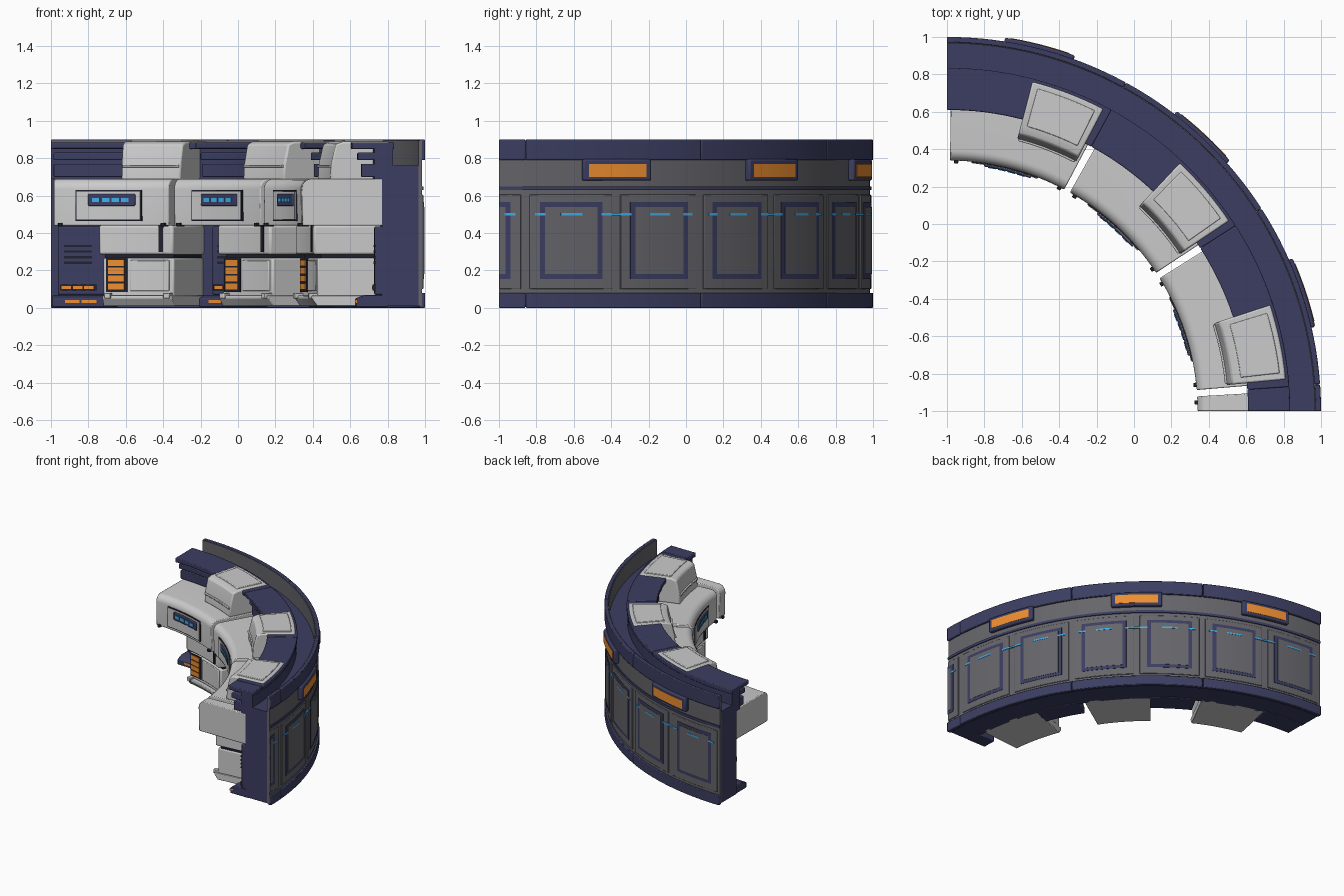
import bpy, bmesh, math

# The counter is a quarter ring about the corner (-1, -1), made of repeated modules
CX, CY = -1.0, -1.0
STEP = math.degrees(0.5)


def material(name, col):
    m = bpy.data.materials.new(name)
    m.diffuse_color = (*col, 1)
    return m


NAVY = material("navy", (0.045, 0.048, 0.12))
SLATE = material("slate", (0.13, 0.13, 0.145))
DARK = material("dark", (0.015, 0.016, 0.03))
ORANGE = material("orange", (0.85, 0.27, 0.03))
BLUE = material("blue", (0.05, 0.42, 0.85))
WHITE = None


def rect(r0, r1, z0, z1):
    return [(r0, z0), (r1, z0), (r1, z1), (r0, z1)]


def sweep(name, prof, a0, a1, mat=None, bevel=0.0):
    """Sweep an (r, z) profile around the corner from angle a0 to a1, clipped to the quarter."""
    a0, a1 = max(a0, 0), min(a1, 90)
    if a1 - a0 < 0.15:
        return
    n = max(1, math.ceil((a1 - a0) / 1.8))
    bm = bmesh.new()
    rings = []
    for i in range(n + 1):
        t = math.radians(a0 + (a1 - a0) * i / n)
        rings.append([bm.verts.new((CX + r * math.cos(t), CY + r * math.sin(t), z)) for r, z in prof])
    k = len(prof)
    for A, B in zip(rings, rings[1:]):
        for j in range(k):
            bm.faces.new((A[j], A[(j + 1) % k], B[(j + 1) % k], B[j]))
    bm.faces.new(rings[0])
    bm.faces.new(rings[-1])
    bmesh.ops.recalc_face_normals(bm, faces=bm.faces)
    me = bpy.data.meshes.new(name)
    bm.to_mesh(me)
    bm.free()
    me.shade_smooth()
    me.set_sharp_from_angle(angle=math.radians(30))
    ob = bpy.data.objects.new(name, me)
    bpy.context.collection.objects.link(ob)
    if mat:
        me.materials.append(mat)
    if bevel:
        b = ob.modifiers.new("bevel", 'BEVEL')
        b.width, b.segments, b.limit_method = bevel, 2, 'ANGLE'
        b.angle_limit = math.radians(35)


# Continuous core: outer wall skin, navy body with raised back for the shelf
sweep("outer_wall", rect(1.965, 1.985, 0.01, 0.895), 0, 90, SLATE)
sweep("body", [(1.77, 0.01), (1.966, 0.01), (1.966, 0.76), (1.83, 0.76),
               (1.83, 0.87), (1.73, 0.87), (1.73, 0.69), (1.77, 0.69)], 0, 90, NAVY)
sweep("wall_trim", rect(1.975, 1.993, 0.63, 0.65), 0, 90, NAVY)

for m in range(4):
    seam = 90 - m * STEP
    mid = seam - STEP / 2

    def part(name, prof, p0, p1, mat=None, bevel=0.0):
        """Part placed by its angle measured from the module's left seam."""
        sweep(f"{name}_{m + 1}", prof, seam - p1, seam - p0, mat, bevel)

    # Outer bands
    part("top_band", rect(1.97, 2.0, 0.79, 0.9), 0, STEP - 0.1, NAVY, 0.005)
    part("bottom_band", rect(1.97, 2.0, 0.0, 0.08), 0, STEP - 0.1, NAVY, 0.005)
    # Outer window
    c = STEP / 2
    part("window_frame", rect(1.98, 2.02, 0.68, 0.795), c - 5.5, c + 5.5, NAVY, 0.01)
    part("window_light", rect(2.0, 2.023, 0.70, 0.77), c - 4.6, c + 4.6, ORANGE)
    # Outer panels, two per module
    for s in (-1, 1):
        q = c + s * STEP / 4
        part("panel", rect(1.98, 1.991, 0.10, 0.605), q - 6.5, q + 6.5, SLATE, 0.004)
        part("panel_border", rect(1.98, 1.994, 0.155, 0.565), q - 4.9, q + 4.9, NAVY)
        part("panel_inset", rect(1.98, 1.996, 0.18, 0.54), q - 4.1, q + 4.1, SLATE)
        part("panel_dash", rect(1.98, 1.998, 0.494, 0.506), q - 1.7, q + 1.7, BLUE)
    for a, b in ((1.5, 3.2), (c - 2.4, c + 2.4), (STEP - 3.2, STEP - 1.5)):
        part("wall_dash", rect(1.98, 1.996, 0.494, 0.506), a, b, BLUE)

    # Shelf with louvres
    part("shelf", rect(1.61, 1.835, 0.85, 0.885), 0, STEP, NAVY, 0.006)
    part("louvre_upper", rect(1.64, 1.75, 0.79, 0.83), 0.5, 14.3, NAVY, 0.005)
    part("louvre_lower", rect(1.66, 1.75, 0.70, 0.77), 0.5, 14.3, NAVY, 0.005)

    # Monitor housing
    part("monitor", [(1.50, 0.685), (1.82, 0.685), (1.82, 0.89), (1.57, 0.89), (1.53, 0.875), (1.505, 0.77)],
         14.5, 27.4, WHITE, 0.01)
    part("monitor_lid", rect(1.58, 1.79, 0.88, 0.897), 15.7, 26.2, WHITE, 0.005)
    part("monitor_lip", rect(1.493, 1.6, 0.75, 0.765), 14.8, 27.1, WHITE, 0.004)

    # Desk block with a rounded front edge
    edge = [(1.395 - 0.055 * math.cos(t), 0.635 + 0.055 * math.sin(t))
            for t in (math.radians(15 * i) for i in range(7))]
    part("desk", [(1.79, 0.69), (1.79, 0.44), (1.345, 0.44)] + edge, 0.7, 27.9, WHITE, 0.006)
    for a in (1.6, 26.2):
        part("desk_clip", rect(1.325, 1.38, 0.435, 0.455), a, a + 1.0, DARK, 0.004)
    # Desk front control panel
    part("control_border", rect(1.334, 1.36, 0.465, 0.63), 5.6, 21.3, DARK)
    part("control_plate", rect(1.331, 1.36, 0.472, 0.623), 5.9, 21.0, WHITE)
    part("control_screen", rect(1.322, 1.36, 0.545, 0.61), 8.6, 19.8, NAVY, 0.006)
    for i in range(4):
        part("control_light", rect(1.318, 1.34, 0.565, 0.588), 9.6 + 2.3 * i, 11.4 + 2.3 * i, BLUE)

    # Left cabinet with vents
    part("cabinet", rect(1.73, 1.79, 0.07, 0.435), 1.2, 10.5, NAVY, 0.008)
    for i in range(4):
        part("cabinet_vent", rect(1.724, 1.75, 0.235 + 0.03 * i, 0.247 + 0.03 * i), 2.3, 7.3, DARK)
    part("cabinet_slot", rect(1.722, 1.75, 0.092, 0.125), 1.6, 8.2, DARK)
    for i in range(3):
        part("cabinet_light", rect(1.718, 1.74, 0.10, 0.117), 1.9 + 2 * i, 3.6 + 2 * i, ORANGE)
    # Navy plinth
    part("plinth", [(1.63, 0.005), (1.8, 0.005), (1.8, 0.07), (1.68, 0.07), (1.63, 0.05)],
         0.3, 11.5, NAVY, 0.005)
    for i in range(2):
        part("plinth_light", rect(1.625, 1.66, 0.025, 0.042), 2.6 + 3.2 * i, 5.4 + 3.2 * i, ORANGE)

    # Pedestal: upper drawer, lower cabinet, foot
    part("drawer", rect(1.41, 1.79, 0.285, 0.442), 10.5, 27.5, WHITE, 0.012)
    part("drawer_slot", rect(1.404, 1.45, 0.30, 0.44), 24.2, 25.2, DARK)
    part("pedestal_gap", rect(1.45, 1.79, 0.26, 0.29), 11.5, 27, DARK)
    part("pedestal", rect(1.43, 1.79, 0.06, 0.268), 11.3, 27.3, WHITE, 0.01)
    part("pedestal_foot", [(1.43, 0.01), (1.79, 0.01), (1.79, 0.065), (1.40, 0.065), (1.40, 0.05)],
         11.3, 27.5, WHITE, 0.004)
    for a in (11.8, 25.6):
        part("foot_clip", rect(1.385, 1.45, 0.05, 0.08), a, a + 1.4, WHITE, 0.004)
    part("ladder_plate", rect(1.424, 1.45, 0.085, 0.265), 11.9, 16.6, DARK)
    for i in range(4):
        part("ladder_light", rect(1.419, 1.45, 0.098 + 0.042 * i, 0.131 + 0.042 * i), 12.4, 16.0, ORANGE)
    part("pedestal_door", rect(1.422, 1.45, 0.09, 0.255), 17.3, 26.3, WHITE, 0.005)
